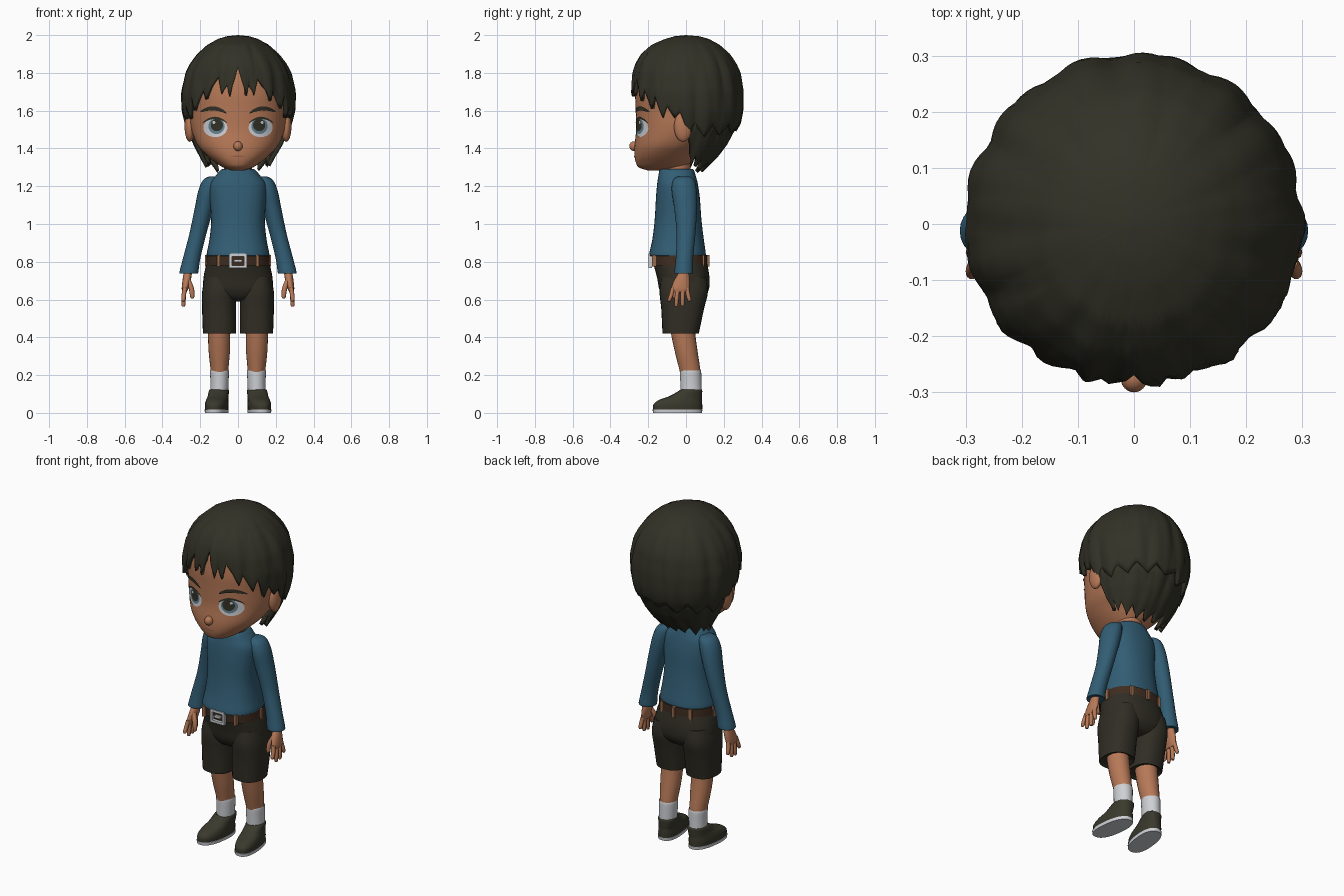
import bpy, bmesh, math, random
from mathutils import Vector
from mathutils.bvhtree import BVHTree

if "Cube" in bpy.data.objects:
    bpy.data.objects.remove(bpy.data.objects["Cube"])

random.seed(4)

def material(name, r, g, b):
    m = bpy.data.materials.new(name)
    m.diffuse_color = (r, g, b, 1)
    m.use_nodes = True
    m.node_tree.nodes["Principled BSDF"].inputs["Base Color"].default_value = m.diffuse_color
    return m

HAIR = material("dark hair", .032, .031, .020)
SKIN = material("tan skin", .47, .19, .095)
SHIRT = material("blue cloth", .032, .110, .175)
SHORTS = material("dark shorts cloth", .030, .027, .018)
SHOE = material("olive shoe", .042, .041, .026)
WHITE = material("pale grey", .62, .63, .66)
BELT = material("brown leather", .050, .026, .014)
LOOP = material("light brown", .33, .15, .075)
IRIS = material("grey blue iris", .13, .22, .28)
LIP = material("lip brown", .33, .125, .065)

def finish(name, bm, mat, mirror=False, angle=50):
    bmesh.ops.recalc_face_normals(bm, faces=bm.faces)
    me = bpy.data.meshes.new(name)
    bm.to_mesh(me)
    bm.free()
    me.materials.append(mat)
    ob = bpy.data.objects.new(name, me)
    bpy.context.collection.objects.link(ob)
    bpy.ops.object.select_all(action='DESELECT')
    ob.select_set(True)
    bpy.context.view_layer.objects.active = ob
    bpy.ops.object.shade_smooth_by_angle(angle=math.radians(angle))
    if mirror:
        ob.modifiers.new("mirror", 'MIRROR').use_mirror_merge = False
    return ob

def loft(name, rings, mat, mirror=False, n=32, p=2.0, sub=4, shear=0):
    """Skin over horizontal rings (z, cx, cy, rx, ry), smoothed between them."""
    pts = []
    for i in range(len(rings) - 1):
        a, b, c, d = (rings[max(0, min(len(rings) - 1, i + k))] for k in (-1, 0, 1, 2))
        for s in range(sub):
            t = s / sub
            pts.append([.5 * (2*q + (r-o)*t + (2*o-5*q+4*r-s2)*t*t + (3*q-o-3*r+s2)*t**3)
                        for o, q, r, s2 in zip(a, b, c, d)])
    pts.append(rings[-1])
    bm = bmesh.new()
    loops = []
    for z, cx, cy, rx, ry in pts:
        row = []
        for k in range(n):
            a = 2 * math.pi * k / n
            c, s = math.cos(a), math.sin(a)
            y = cy + ry * math.copysign(abs(s) ** (2 / p), s)
            row.append(bm.verts.new((cx + rx * math.copysign(abs(c) ** (2 / p), c) - shear * y, y, z)))
        loops.append(row)
    for r0, r1 in zip(loops, loops[1:]):
        for k in range(n):
            bm.faces.new((r0[k], r0[(k+1) % n], r1[(k+1) % n], r1[k]))
    bm.faces.new(loops[0])
    bm.faces.new(loops[-1])
    return finish(name, bm, mat, mirror)

def ball(name, loc, rad, mat, mirror=False):
    bm = bmesh.new()
    bmesh.ops.create_uvsphere(bm, u_segments=24, v_segments=16, radius=1)
    bmesh.ops.scale(bm, vec=rad, verts=bm.verts)
    bmesh.ops.translate(bm, vec=loc, verts=bm.verts)
    return finish(name, bm, mat, mirror)

def box(name, loc, size, mat, mirror=False):
    bm = bmesh.new()
    bmesh.ops.create_cube(bm, size=1)
    bmesh.ops.scale(bm, vec=size, verts=bm.verts)
    bmesh.ops.translate(bm, vec=loc, verts=bm.verts)
    return finish(name, bm, mat, mirror, 30)

# Head, given as z, half width, front y, back y
HEAD = [(1.283, .03, -.20, -.05), (1.30, .08, -.25, 0), (1.33, .125, -.267, .03), (1.37, .172, -.273, .06),
        (1.42, .215, -.272, .12), (1.5, .247, -.264, .2), (1.6, .26, -.266, .24), (1.7, .265, -.268, .25),
        (1.8, .25, -.25, .25), (1.9, .18, -.19, .19), (1.95, .08, -.1, .1)]
head = loft("head", [(z, 0, (f+b)/2, w, (b-f)/2) for z, w, f, b in HEAD], SKIN, n=64, p=2.15, sub=5)
tree = BVHTree.FromPolygons([v.co for v in head.data.vertices], [list(f.vertices) for f in head.data.polygons])
ball("nose", (0, -.274, 1.412), (.024, .026, .026), SKIN)
ball("ear", (.255, -.015, 1.515), (.028, .048, .08), SKIN, True)
loft("neck", [(1.2, 0, -.05, .075, .075), (1.33, 0, -.05, .075, .075)], SKIN)

def plate(name, cx, cz, rx, rz, mat, off, mirror=True, bend=0, tilt=0):
    """Thin oval draped on the face."""
    bm = bmesh.new()
    rows = []
    for r in (.02, .35, .7, 1):
        row = []
        for k in range(32):
            a = 2 * math.pi * k / 32
            u = r * math.cos(a)
            x, z = cx + rx * u, cz + rz * r * math.sin(a) - bend * u * u + tilt * u
            hit = tree.ray_cast(Vector((x, -1, z)), Vector((0, 1, 0)))[0]
            row.append(bm.verts.new((x, (hit.y if hit else -.2) - off, z)))
        rows.append(row)
    for a, b in zip(rows, rows[1:]):
        for k in range(32):
            bm.faces.new((a[k], a[(k+1) % 32], b[(k+1) % 32], b[k]))
    bm.faces.new(rows[0])
    ob = finish(name, bm, mat, mirror)
    if ob.data.polygons[40].normal.y > 0:
        ob.data.flip_normals()

# Face details
plate("eye_white", .12, 1.51, .064, .05, WHITE, .004)
plate("iris", .114, 1.518, .043, .042, IRIS, .006)
plate("pupil", .112, 1.524, .032, .033, HAIR, .008)
plate("eye_glint", .128, 1.538, .008, .008, WHITE, .0095)
plate("upper_lash", .122, 1.562, .066, .006, HAIR, .007, bend=.028)
plate("eyebrow", .13, 1.612, .07, .011, HAIR, .008, bend=.022, tilt=.003)
plate("mouth", 0, 1.358, .04, .004, LIP, .004, False)

# Hair shells hanging to a jagged edge
def interp(tab, x):
    for a, b in zip(tab, tab[1:]):
        if a[0] <= x <= b[0]:
            t = (x - a[0]) / (b[0] - a[0])
            return [p + (q - p) * t for p, q in zip(a, b)]
    return tab[0] if x < tab[0][0] else tab[-1]

def hair(name, knots, profile, top, power, closed):
    right = [(a, z) for a, z in knots]
    left = [(360 - a, z + random.uniform(-.012, .012)) for a, z in reversed(knots) if 0 < a < 180]
    edge = right + left + ([(360, knots[0][1])] if closed else [])
    angs = sorted({a for a, _ in edge} | {a for a in range(0, 360, 3) if edge[0][0] <= a <= edge[-1][0]})
    if closed:
        angs.remove(360)
    prof = sorted(profile)
    bm = bmesh.new()
    cols = []
    for d in angs:
        a = math.radians(d)
        low = interp(edge, d)[1]
        col = []
        for i in range(27):
            t = i / 26
            z = top - (top - low) * t ** power
            _, rx, f, b = interp(prof, z)
            lock = abs(math.sin(a * 6.5 + t * 1.3)) * .65 + abs(math.sin(a * 10 - t * 2)) * .35
            k = 1 + .05 * (lock - .55) * min(1, t * 2) - .03 * t ** 6
            ry = f if math.cos(a) > 0 else b
            col.append(bm.verts.new((k * rx * math.sin(a), -k * ry * math.cos(a), z)))
        cols.append(col)
    for a, b in zip(cols, cols[1:] + (cols[:1] if closed else [])):
        for i in range(26):
            bm.faces.new((a[i], b[i], b[i+1], a[i+1]))
    bmesh.ops.remove_doubles(bm, verts=bm.verts, dist=.0004)
    ob = finish(name, bm, HAIR, angle=40)
    if sum(p.normal.dot(p.center - Vector((0, 0, 1.6))) for p in ob.data.polygons) < 0:
        ob.data.flip_normals()
    s = ob.modifiers.new("thickness", 'SOLIDIFY')
    s.thickness, s.offset = .022, -1

hair("hair_top",
     [(0, 1.83), (4, 1.76), (9, 1.68), (12, 1.74), (17, 1.68), (22, 1.77), (29, 1.72), (36, 1.65), (40, 1.71),
      (51, 1.61), (56, 1.68), (65, 1.56), (70, 1.62), (78, 1.56), (84, 1.59), (93, 1.47), (100, 1.52),
      (112, 1.46), (120, 1.52), (133, 1.47), (142, 1.53), (157, 1.48), (166, 1.53), (180, 1.49)],
     [(2.0, 0, 0, 0), (1.994, .06, .06, .07), (1.98, .105, .11, .12), (1.95, .16, .18, .175), (1.9, .215, .235, .23),
      (1.85, .252, .265, .262), (1.8, .278, .283, .285), (1.7, .302, .3, .303), (1.6, .302, .303, .306),
      (1.53, .288, .295, .296), (1.45, .265, .28, .255)], 2.0, 1.7, True)
hair("hair_nape",
     [(92, 1.5), (96, 1.37), (103, 1.305), (108, 1.36), (118, 1.30), (124, 1.34), (138, 1.28), (146, 1.33),
      (160, 1.275), (170, 1.32), (180, 1.275)],
     [(1.68, .28, .28, .28), (1.5, .272, .26, .255), (1.42, .24, .2, .215), (1.35, .205, .15, .165),
      (1.27, .165, .1, .085)], 1.68, 1.0, False)

# Jumper
loft("jumper_body", [(.832, 0, -.045, .158, .143), (.84, 0, -.045, .166, .15), (.92, 0, -.042, .151, .136),
                     (1.02, 0, -.042, .142, .124), (1.14, 0, -.043, .15, .116), (1.21, 0, -.045, .148, .108),
                     (1.25, 0, -.047, .122, .1), (1.288, 0, -.05, .09, .09), (1.285, 0, -.05, .078, .08)],
     SHIRT, p=2.3, n=40)
loft("jumper_sleeve", [(1.252, .125, -.012, .025, .03), (1.235, .138, -.012, .045, .055), (1.18, .155, -.01, .054, .066),
                       (1.08, .18, -.002, .05, .06), (.95, .212, .0, .045, .05), (.82, .245, -.008, .046, .046),
                       (.745, .26, -.012, .05, .05), (.74, .26, -.012, .046, .046)], SHIRT, True, 24)

# Hands
loft("palm", [(.8, .255, -.01, .024, .026), (.745, .265, -.012, .022, .028), (.70, .272, -.022, .022, .042),
              (.66, .28, -.03, .018, .048), (.64, .283, -.032, .012, .042)], SKIN, True, 16)
for i, (y0, y1, tip) in enumerate([(-.068, -.088, .59), (-.043, -.052, .562), (-.018, -.018, .565), (.004, .018, .59)]):
    loft(f"finger_{i + 1}", [(.665, .28, y0, .012, .012), (.625, .287, (y0+y1)/2, .012, .012),
                             (tip + .008, .289, y1, .0105, .0105), (tip, .289, y1, .005, .005)], SKIN, True, 10, sub=2)
loft("thumb", [(.705, .265, -.04, .014, .016), (.66, .247, -.055, .014, .014), (.615, .242, -.06, .011, .011),
               (.605, .242, -.06, .005, .005)], SKIN, True, 10, sub=3)

# Belt with buckle and loops
loft("belt", [(.78, 0, -.035, .168, .147), (.836, 0, -.037, .166, .149)], BELT, n=40, p=2.3, sub=1)
for a in (-57, 5, 55, 90):
    t = math.radians(a)
    x, y = .166 * math.cos(t), -.036 + .15 * math.sin(t)
    if a == -57:
        x, y = .103, -.168
    box("belt_loop", (max(x, 0), y, .805), (.018, .022, .062), LOOP, a != 90)
box("buckle_side", (.04, -.19, .805), (.014, .018, .075), WHITE, True)
for z in (.774, .836):
    box("buckle_bar", (0, -.19, z), (.09, .018, .014), WHITE)
box("buckle_prong", (0, -.19, .805), (.04, .014, .014), WHITE)

# Shorts
loft("shorts_hips", [(.59, 0, -.01, .05, .06), (.605, 0, -.01, .13, .10), (.65, 0, -.01, .18, .13),
                     (.72, 0, -.015, .182, .139), (.8, 0, -.033, .164, .143)], SHORTS, p=2.3, n=40)
loft("shorts_leg", [(.43, .098, -.027, .07, .08), (.42, .098, -.027, .084, .094), (.435, .098, -.027, .088, .098),
                    (.55, .1, -.018, .09, .113), (.64, .1, -.012, .09, .128), (.72, .095, -.012, .08, .12)],
     SHORTS, True, 28, 2.4)

# Legs, socks and shoes
loft("leg", [(.5, .1, -.02, .06, .066), (.42, .1, -.015, .059, .064), (.32, .099, .002, .056, .06),
             (.22, .098, .022, .046, .055), (.18, .098, .024, .044, .05)], SKIN, True, 24)
loft("sock", [(.215, .098, .024, .044, .05), (.222, .098, .024, .05, .056), (.16, .098, .026, .048, .056),
              (.09, .1, .028, .047, .056)], WHITE, True, 24)
loft("shoe_sole", [(0, .108, -.045, .06, .13), (.018, .108, -.045, .061, .132)], WHITE, True, 32, 2.4, 1, .11)
loft("shoe_upper", [(.018, .108, -.044, .059, .13), (.045, .108, -.043, .06, .129), (.068, .107, -.03, .057, .114),
                    (.088, .105, -.002, .054, .087), (.118, .104, .025, .052, .061), (.125, .104, .027, .047, .055)],
     SHOE, True, 32, 2.3, 4, .11)
